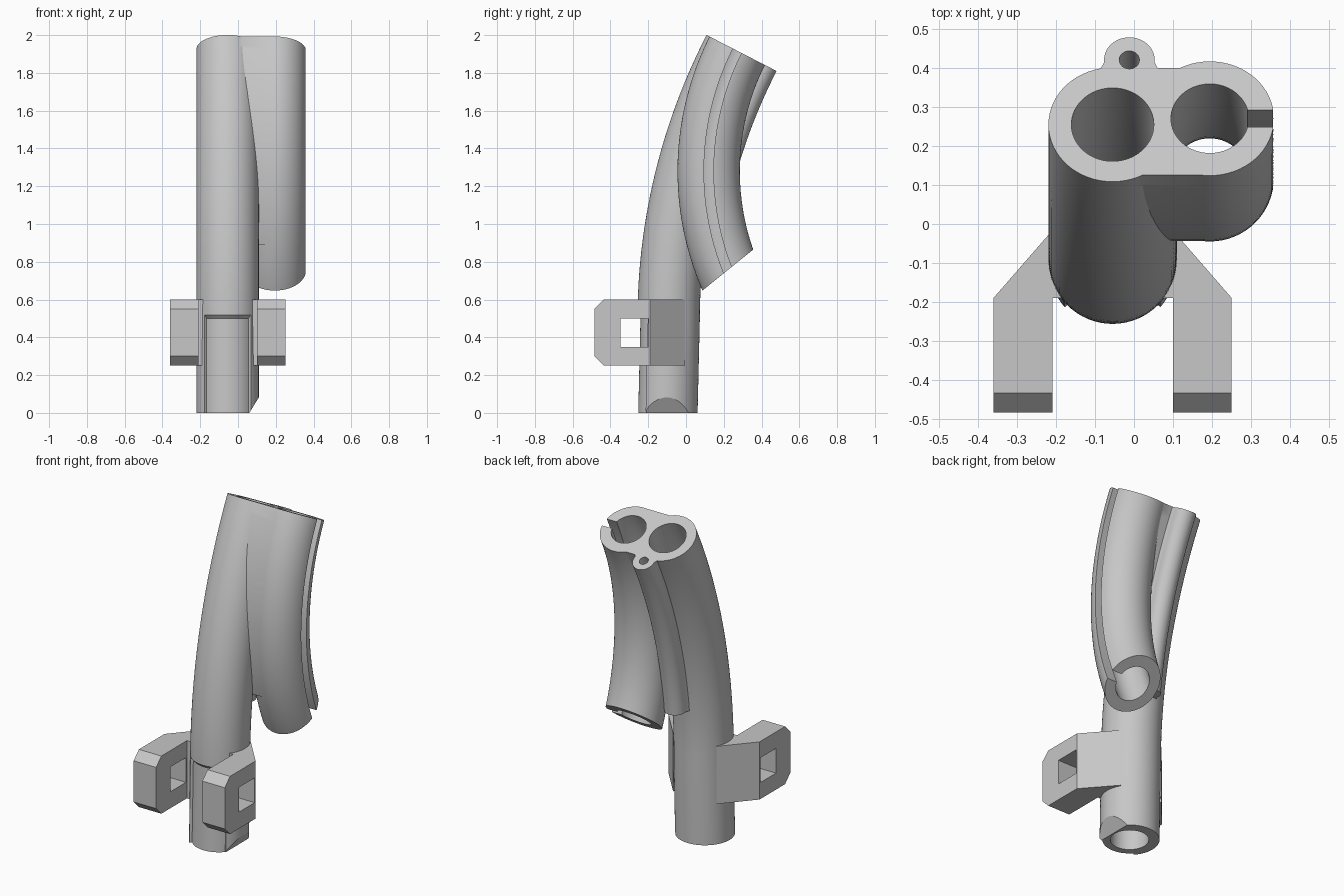
import bpy, bmesh, math
from math import sin, cos, asin, radians, pi
from mathutils import Matrix, Vector

if "Cube" in bpy.data.objects:
    bpy.data.objects.remove(bpy.data.objects["Cube"])

grey = bpy.data.materials.new("plain_grey")
grey.use_nodes = True
grey.diffuse_color = (0.57, 0.57, 0.57, 1)
grey.node_tree.nodes["Principled BSDF"].inputs["Base Color"].default_value = grey.diffuse_color

MAIN_X, SIDE_X, RADIUS = -0.055, 0.195, 0.165
TILT = radians(27.2)


def add_mesh(name, bm):
    bmesh.ops.recalc_face_normals(bm, faces=bm.faces)
    mesh = bpy.data.meshes.new(name)
    bm.to_mesh(mesh)
    bm.free()
    mesh.materials.append(grey)
    obj = bpy.data.objects.new(name, mesh)
    bpy.context.collection.objects.link(obj)
    return obj


def loft(name, rings):
    """Closed solid through a list of equal-length rings."""
    bm = bmesh.new()
    rows = [[bm.verts.new(p) for p in ring] for ring in rings]
    n = len(rows[0])
    for a, b in zip(rows, rows[1:]):
        for i in range(n):
            j = (i + 1) % n
            bm.faces.new((a[i], a[j], b[j], b[i]))
    bm.faces.new(rows[0])
    bm.faces.new(rows[-1])
    return add_mesh(name, bm)


def sweep(name, profile, path, x):
    """Profile (across, inward) carried along a path of (y, z, lean)."""
    return loft(name, [[(x + a, y + b * cos(t), z - b * sin(t)) for a, b in profile]
                       for y, z, t in path])


def circle(r, n=64):
    return [(r * cos(2 * pi * i / n), r * sin(2 * pi * i / n)) for i in range(n)]


def rectangle(x0, x1, y0, y1):
    return [(x0, y0), (x1, y0), (x1, y1), (x0, y1)]


def box(center, size, turn=Matrix.Identity(4)):
    bm = bmesh.new()
    bmesh.ops.create_cube(bm, size=1, matrix=Matrix.Translation(center) @ turn
                          @ Matrix.Diagonal((*size, 1)))
    return add_mesh("cutter", bm)


def half_space(point, axis, angle, size):
    """Box whose one face lies on a tilted plane through the point."""
    turn = Matrix.Rotation(angle, 4, axis)
    return box(Vector(point) + turn @ Vector((0, 0, size / 2)), (size,) * 3, turn)


def combine(target, other, operation):
    other.hide_render = True
    mod = target.modifiers.new("combine", "BOOLEAN")
    mod.operation, mod.solver, mod.object = operation, "EXACT", other
    mod.use_hole_tolerant = True
    bpy.context.view_layer.objects.active = target
    bpy.ops.object.modifier_apply(modifier=mod.name)
    bpy.data.objects.remove(other)


# Centre lines: main tube leans slightly below the bend, side tube is one arc
def main_at(z):
    if z < 0.49:
        return -0.092 - 0.024 * (0.49 - z), z, 0
    t = asin((z - 0.49) / 3.137)
    return 3.045 - 3.137 * cos(t), z, t


def side_at(z):
    t = asin((z - 1.28) / 1.42)
    return 1.54 - 1.42 * cos(t), z, t


def channel_at(z):
    y, z, t = main_at(z)
    return y + 0.187 * cos(t), z - 0.187 * sin(t), t


def heights(low, high, n):
    return [low + (high - low) * i / n for i in range(n + 1)]


def main_path(low, high):
    return [main_at(low)] + [main_at(z) for z in heights(0.49, high, 29)]


def path(centre, low, high):
    return [centre(z) for z in heights(low, high, 37)]


# Main tube and side tube, with the slanted lower mouth
body = sweep("twin_tube_body", circle(RADIUS), main_path(0, 2.16), MAIN_X)
side = sweep("side_tube", circle(RADIUS), path(side_at, 0.4, 2.14), SIDE_X)
combine(side, half_space((SIDE_X, 0.22, 0.755), "X", radians(-141.1), 1.6), "DIFFERENCE")
combine(body, side, "UNION")

# Web filling the gap between the tubes
web_rings = []
for z in heights(0.93, 2.12, 27):
    (fy, fz, ft), (gy, gz, gt) = side_at(z), main_at(z)
    r = RADIUS - 0.001
    front = (fy - r * cos(ft), fz + r * sin(ft))
    back = (gy + r * cos(gt), gz - r * sin(gt))
    web_rings.append([(MAIN_X + 0.01, *front), (SIDE_X + 0.003, *front),
                      (SIDE_X + 0.003, *back), (MAIN_X + 0.01, *back)])
combine(body, loft("web", web_rings), "UNION")

# Narrow channel along the back of the main tube
arc = [(0.065 * cos(a), 0.065 * sin(a)) for a in heights(-0.1, pi + 0.1, 24)]
flare = [(-0.085, -0.05), (-0.085, -0.1), (0.085, -0.1), (0.085, -0.05)]
combine(body, sweep("channel", arc + flare, path(channel_at, 0.84, 2.2), -0.012), "UNION")

# Slanted top cut and the bite at the foot
combine(body, half_space((0, 0.11, 2.0), "X", -TILT, 2), "DIFFERENCE")
combine(body, half_space((0.06, -0.1, 0), "Y", radians(121.5), 0.3), "DIFFERENCE")

# Bores and the long slot in the outer wall of the side tube
combine(body, sweep("main_bore", circle(0.106), main_path(-0.1, 2.3), MAIN_X), "DIFFERENCE")
combine(body, sweep("side_bore", circle(0.1), path(side_at, 0.45, 2.3), SIDE_X), "DIFFERENCE")
combine(body, sweep("small_bore", circle(0.026, 24), path(channel_at, 0.78, 2.35), -0.012),
        "DIFFERENCE")
combine(body, sweep("slot", rectangle(0.08, 0.25, -0.025, 0.025),
                    path(side_at, 0.43, 2.33), SIDE_X), "DIFFERENCE")

# Shallow front recess ending in a chamfered ledge
recess = []
for z, r in ((-0.1, 0.149), (0.5, 0.149), (0.523, 0.17)):
    angles = heights(-0.84, 0.84, 20)
    ring = [(r, a) for a in angles] + [(0.25, a) for a in reversed(angles)]
    recess.append([(MAIN_X + q * sin(a), main_at(z)[0] - q * cos(a), z) for q, a in ring])
combine(body, loft("recess", recess), "DIFFERENCE")

# Side brackets: windowed arm plus a slanted gusset onto the tube
brackets = []
arm_profile = [(-0.19, 0.25), (-0.435, 0.25), (-0.485, 0.3), (-0.485, 0.55),
               (-0.435, 0.6), (-0.19, 0.6)]
gusset_profile = [(0.126, -0.19), (0.306, -0.19), (0.145, -0.005), (0.126, -0.05)]
for name, s in (("left_bracket", 1), ("right_bracket", -1)):
    arm = loft(name, [[(MAIN_X + s * x, y, z) for y, z in arm_profile]
                      for x in (0.155, 0.306)])
    combine(arm, box((MAIN_X + s * 0.23, -0.273, 0.425), (0.3, 0.15, 0.15)), "DIFFERENCE")
    gusset = loft("gusset", [[(MAIN_X + s * x, y, z) for x, y in gusset_profile]
                             for z in (0.25, 0.6)])
    combine(arm, gusset, "UNION")
    brackets.append(arm)

# Smooth the round walls, keep hard edges
for obj in [body] + brackets:
    bpy.ops.object.select_all(action="DESELECT")
    obj.select_set(True)
    bpy.context.view_layer.objects.active = obj
    bpy.ops.object.shade_smooth_by_angle(angle=radians(30))
